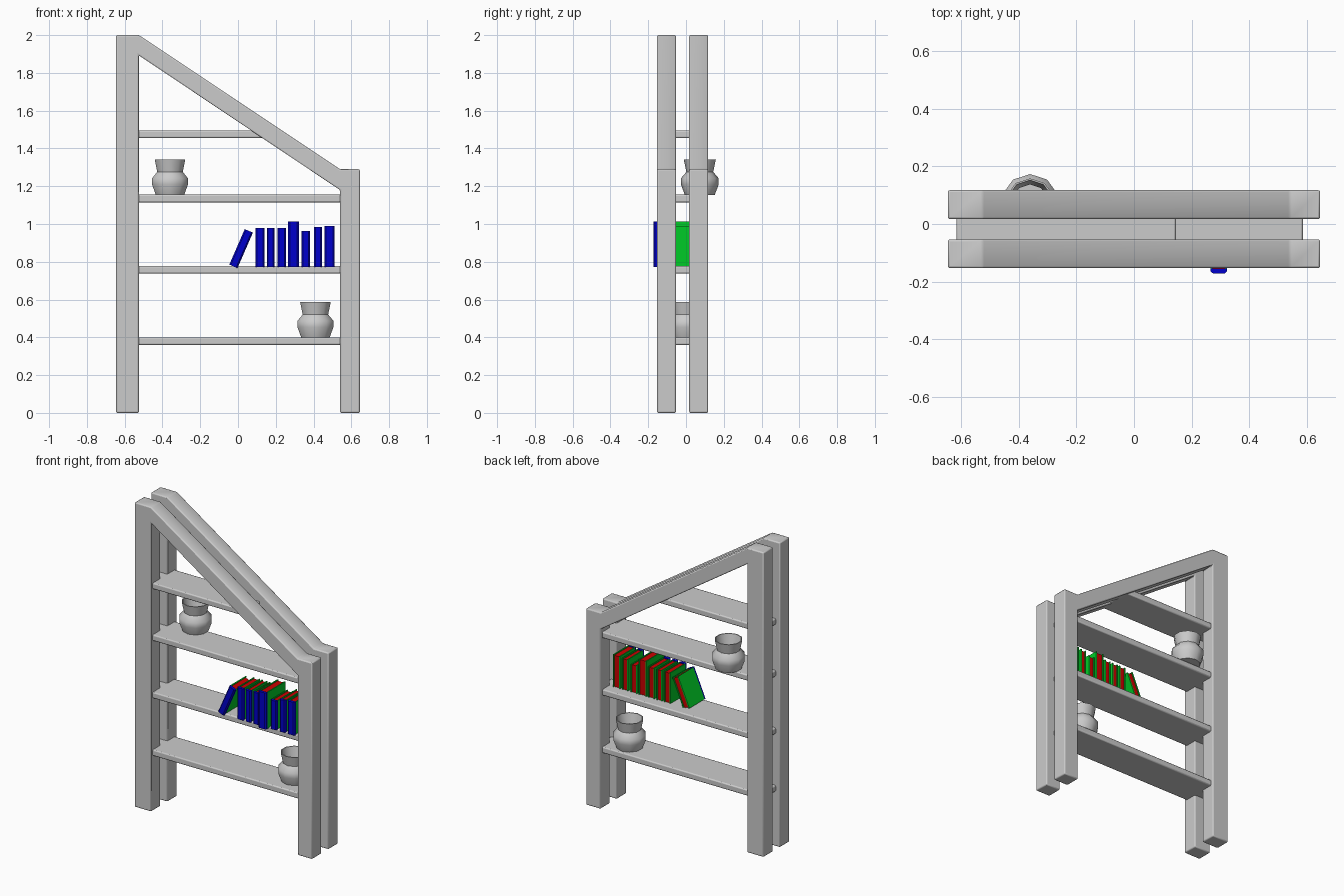
import bpy, bmesh, math
from mathutils import Matrix, Vector

if "Cube" in bpy.data.objects:
    bpy.data.objects.remove(bpy.data.objects["Cube"])


def material(name, rgb):
    m = bpy.data.materials.new(name)
    m.diffuse_color = (*rgb, 1)
    m.use_nodes = True
    m.node_tree.nodes["Principled BSDF"].inputs["Base Color"].default_value = m.diffuse_color
    return m


GREEN = material("cover_green", (0.0, 0.6, 0.02))
RED = material("page_red", (0.6, 0.0, 0.0))
BLUE = material("spine_blue", (0.0, 0.0, 0.6))


def finish(name, bm, mats=(), bevel=0.0, smooth=None):
    bmesh.ops.recalc_face_normals(bm, faces=bm.faces)
    me = bpy.data.meshes.new(name)
    bm.to_mesh(me)
    bm.free()
    ob = bpy.data.objects.new(name, me)
    bpy.context.collection.objects.link(ob)
    for m in mats:
        me.materials.append(m)
    if bevel:
        mod = ob.modifiers.new("soft_edges", "BEVEL")
        mod.width, mod.segments = bevel, 2
        mod.limit_method, mod.angle_limit = "ANGLE", math.radians(25)
    if smooth:
        bpy.ops.object.select_all(action="DESELECT")
        ob.select_set(True)
        bpy.context.view_layer.objects.active = ob
        bpy.ops.object.shade_smooth_by_angle(angle=math.radians(smooth))
    return ob


def extrude(bm, pts, vec, mat=0):
    """Closed prism: polygon pts pushed along vec."""
    vec = Vector(vec)
    a = [bm.verts.new(p) for p in pts]
    b = [bm.verts.new(Vector(p) + vec) for p in pts]
    n = len(pts)
    faces = [bm.faces.new(a), bm.faces.new(b[::-1])]
    faces += [bm.faces.new((a[i], b[i], b[(i + 1) % n], a[(i + 1) % n])) for i in range(n)]
    for f in faces:
        f.material_index = mat


def box(bm, x0, x1, y0, y1, z0, z1, mat=0):
    extrude(bm, [(x0, y0, z0), (x1, y0, z0), (x1, y1, z0), (x0, y1, z0)], (0, 0, z1 - z0), mat)


# Two identical sloped frames
OUTLINE = [(-.645, 0), (-.645, 2), (-.525, 2), (.54, 1.29), (.645, 1.29), (.645, 0),
           (.54, 0), (.54, 1.18), (-.525, 1.893), (-.525, 0)]
for name, y in (("front_frame", -.153), ("back_frame", .017)):
    bm = bmesh.new()
    extrude(bm, [(x, y, z) for x, z in OUTLINE], (0, .1, 0))
    finish(name, bm, bevel=.007, smooth=40)

# Shelves, the top one cut short under the slope
for i, (z, x1) in enumerate(((.36, .585), (.738, .585), (1.115, .585), (1.455, .145))):
    bm = bmesh.new()
    box(bm, -.615, x1, -.135, .097, z, z + .04)
    finish(f"shelf_{i + 1}", bm, bevel=.007, smooth=60)


# Books: green covers, red pages, blue tapered spine at the front
def book(name, x, w, h, y0, y1, z=.773, lean=0):
    bm = bmesh.new()
    t, s = .007, y0 + .018
    for cx in (0, w - t):
        box(bm, cx, cx + t, s, y1, 0, h, 0)
    box(bm, t, w - t, s, y1 - .006, .006, h - .006, 1)
    extrude(bm, [(0, s, 0), (0, y0 + .008, 0), (w * .17, y0, 0), (w * .83, y0, 0),
                 (w, y0 + .008, 0), (w, s, 0)], (0, 0, h), 2)
    ob = finish(name, bm, (GREEN, RED, BLUE))
    ob.matrix_world = Matrix.Translation((x, 0, z)) @ Matrix.Rotation(lean, 4, "Y")


BOOKS = [(.093, .047, .207), (.153, .040, .207), (.209, .045, .207), (.265, .058, .239),
         (.336, .045, .190), (.402, .042, .211), (.458, .053, .217)]
for i, (x, w, h) in enumerate(BOOKS):
    big = h > .23
    book(f"book_{i + 1}", x, w, h, -.172 if big else -.145, .03)
book("leaning_book", -.046, .047, .205, -.145, .03, z=.785, lean=math.radians(23.5))


# Faceted vases: outer profile, then inside wall and floor
PROFILE = [(.079, 0), (.1, .055), (.1, .088), (.071, .122), (.085, .188),
           (.079, .188), (.064, .122), (.092, .086), (.092, .055), (.072, .008)]


def vase(name, x, y, z, sides=10):
    bm = bmesh.new()
    rings = []
    for r, h in PROFILE:
        rings.append([bm.verts.new((x + r * math.sin(2 * math.pi * k / sides),
                                    y + r * math.cos(2 * math.pi * k / sides), z + h))
                      for k in range(sides)])
    for a, b in zip(rings, rings[1:]):
        for k in range(sides):
            j = (k + 1) % sides
            bm.faces.new((a[k], a[j], b[j], b[k]))
    bm.faces.new(rings[0])
    bm.faces.new(rings[-1])
    finish(name, bm, smooth=40)


vase("upper_vase", -.36, .073, 1.154)
vase("lower_vase", .41, 0, .399)
